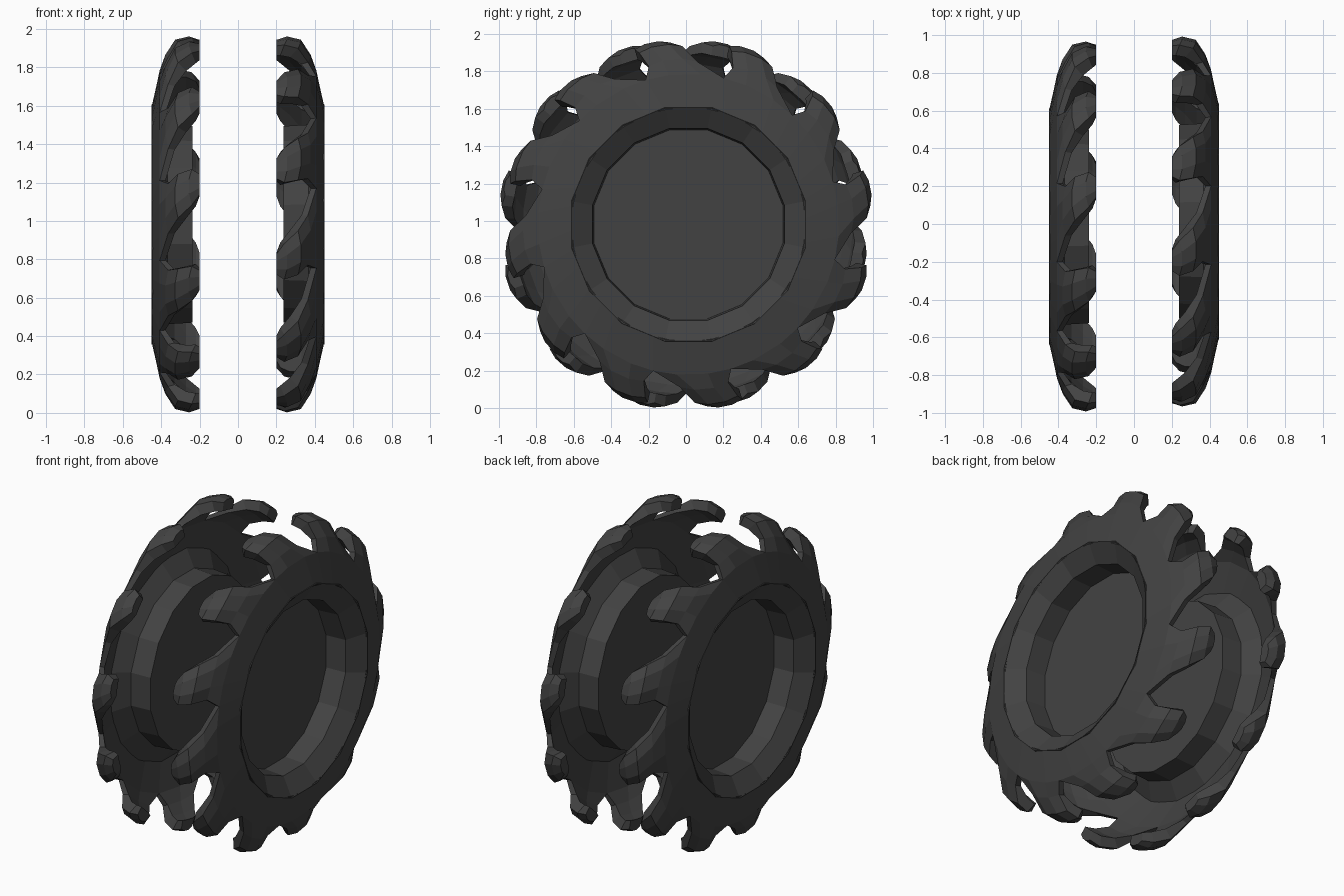
import bpy, bmesh, math
from mathutils import Matrix

if "Cube" in bpy.data.objects:
    bpy.data.objects.remove(bpy.data.objects["Cube"])

mat = bpy.data.materials.new("dark_rubber")
mat.diffuse_color = (0.055, 0.055, 0.055, 1)
mat.use_nodes = True
mat.node_tree.nodes["Principled BSDF"].inputs["Base Color"].default_value = mat.diffuse_color

TEETH, PITCH, FIRST = 12, 30, 11
CENTRE = (0, 0.013, 0.982)


def ring_point(x, r, deg):
    a = math.radians(deg)
    return (x, r * math.cos(a), r * math.sin(a))


def finish(bm, name, turn):
    # place on the axle; the left half is the right half turned about z
    bmesh.ops.remove_doubles(bm, verts=bm.verts, dist=0.0005)
    bmesh.ops.recalc_face_normals(bm, faces=bm.faces)
    bmesh.ops.transform(bm, matrix=Matrix.Rotation(turn, 4, 'Z') @ Matrix.Translation(CENTRE),
                        verts=bm.verts)
    me = bpy.data.meshes.new(name)
    bm.to_mesh(me)
    bm.free()
    me.materials.append(mat)
    ob = bpy.data.objects.new(name, me)
    bpy.context.collection.objects.link(ob)


# tooth stations: outer radius, outer x, inner radius, inner x, half width, lean (degrees)
STATIONS = [
    (0.626, 0.447, 0.626, 0.435, 15.0, -14.0),
    (0.805, 0.408, 0.800, 0.378, 15.0, -9.5),
    (0.885, 0.378, 0.860, 0.330, 8.6, -5.5),
    (0.968, 0.327, 0.905, 0.270, 7.0, -2.0),
    (0.992, 0.255, 0.920, 0.220, 5.6, 0.5),
    (0.980, 0.200, 0.915, 0.200, 3.2, 1.5),
]


def tread(name, turn):
    bm = bmesh.new()
    for t in range(TEETH):
        loops = []
        for i, (ro, xo, ri, xi, w, lean) in enumerate(STATIONS):
            a = FIRST + t * PITCH + lean
            # shoulders drop a little below the crown of each tooth
            drop = 0 if i < 2 else 0.014
            pts = [(xo - drop, ro - drop, a - w), (xo, ro, a - w * 0.4),
                   (xo, ro, a + w * 0.4), (xo - drop, ro - drop, a + w),
                   (xi, ri, a + w), (xi, ri, a), (xi, ri, a - w)]
            if i == len(STATIONS) - 1:
                pts = [(0.2, r, d) for x, r, d in pts]
            loops.append([bm.verts.new(ring_point(*p)) for p in pts])
        n = len(loops[0])
        for i in range(len(loops) - 1):
            for k in range(n):
                if i == 0 and k in (3, 6):
                    continue  # neighbouring teeth join here
                j = (k + 1) % n
                bm.faces.new((loops[i][k], loops[i][j], loops[i + 1][j], loops[i + 1][k]))
        bm.faces.new(loops[-1])
    finish(bm, name, turn)


# thin hub cup profile: x, radius (sloped lip, straight wall, flat floor, then the inside again)
HUB = [(0.247, 0.515), (0.377, 0.523), (0.45, 0.637), (0.437, 0.64),
       (0.367, 0.53), (0.237, 0.522)]
SIDES = 16


def hub(name, turn):
    bm = bmesh.new()
    rings = [[bm.verts.new(ring_point(x, r, 360 * (k + 0.5) / SIDES)) for k in range(SIDES)]
             for x, r in HUB]
    for a, b in zip(rings, rings[1:]):
        for k in range(SIDES):
            j = (k + 1) % SIDES
            bm.faces.new((a[k], a[j], b[j], b[k]))
    bm.faces.new(rings[0])
    bm.faces.new(rings[-1])
    finish(bm, name, turn)


for side, turn in (("right", 0), ("left", math.pi)):
    tread(side + "_tread", turn)
    hub(side + "_hub", turn)
